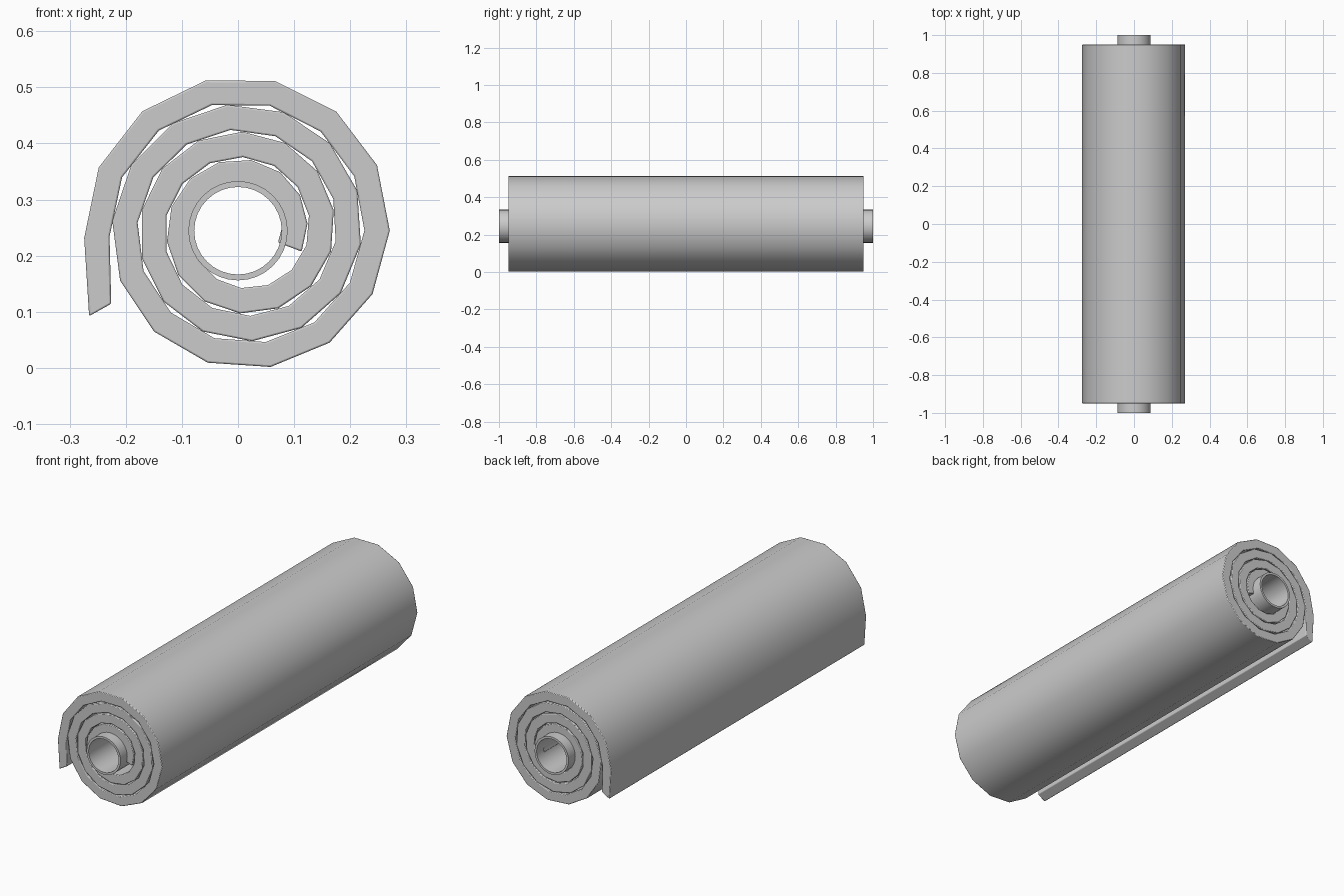
import bpy, bmesh, math

if "Cube" in bpy.data.objects:
    bpy.data.objects.remove(bpy.data.objects["Cube"])

CX, CZ = 0.0105, 0.2465      # spiral centre
STEP = math.radians(26.2)    # angle between spiral corners
THICK = 0.0452
HALF = 0.95


def finish(name, bm, angle):
    bmesh.ops.recalc_face_normals(bm, faces=bm.faces)
    me = bpy.data.meshes.new(name)
    bm.to_mesh(me)
    bm.free()
    ob = bpy.data.objects.new(name, me)
    bpy.context.collection.objects.link(ob)
    bpy.ops.object.select_all(action='DESELECT')
    ob.select_set(True)
    bpy.context.view_layer.objects.active = ob
    bpy.ops.object.shade_smooth_by_angle(angle=math.radians(angle))
    return ob


def extrude_strip(name, outer, inner, half, closed, angle):
    """Sweep paired outer/inner (x, z) points along y into a solid wall."""
    bm = bmesh.new()
    rings = [[bm.verts.new((p[0], y, p[1])) for p, y in
              ((o, -half), (o, half), (i, half), (i, -half))]
             for o, i in zip(outer, inner)]
    n = len(rings)
    for k in range(n if closed else n - 1):
        a, b = rings[k], rings[(k + 1) % n]
        for j in range(4):
            m = (j + 1) % 4
            bm.faces.new((a[j], a[m], b[m], b[j]))
    if not closed:
        bm.faces.new(rings[0])
        bm.faces.new(rings[-1])
    return finish(name, bm, angle)


def polar(cx, cz, r, a):
    return (cx + r * math.cos(a), cz + r * math.sin(a))


# Rolled sheet: low-poly Archimedean spiral with a loose outer flap
outer, inner = [], []
for n in range(-1, 50):
    a = math.radians(183) - n * STEP
    r = 0.285 - 0.049 * n * STEP / math.tau
    if n == -1:
        r = 0.316
    outer.append(polar(CX, CZ, r, a))
    inner.append(polar(CX, CZ, r - THICK, a))
sheet = extrude_strip("rolled_sheet", outer, inner, HALF, False, 35)
bev = sheet.modifiers.new("soft_edges", 'BEVEL')
bev.width = 0.003
bev.segments = 2
bev.limit_method = 'ANGLE'
bev.angle_limit = math.radians(50)

# Hollow core tube
N = 32
angles = [math.tau * k / N for k in range(N)]
extrude_strip("core_tube",
              [polar(0, 0.2445, 0.0885, a) for a in angles],
              [polar(0, 0.2445, 0.078, a) for a in angles],
              1.0, True, 30)
